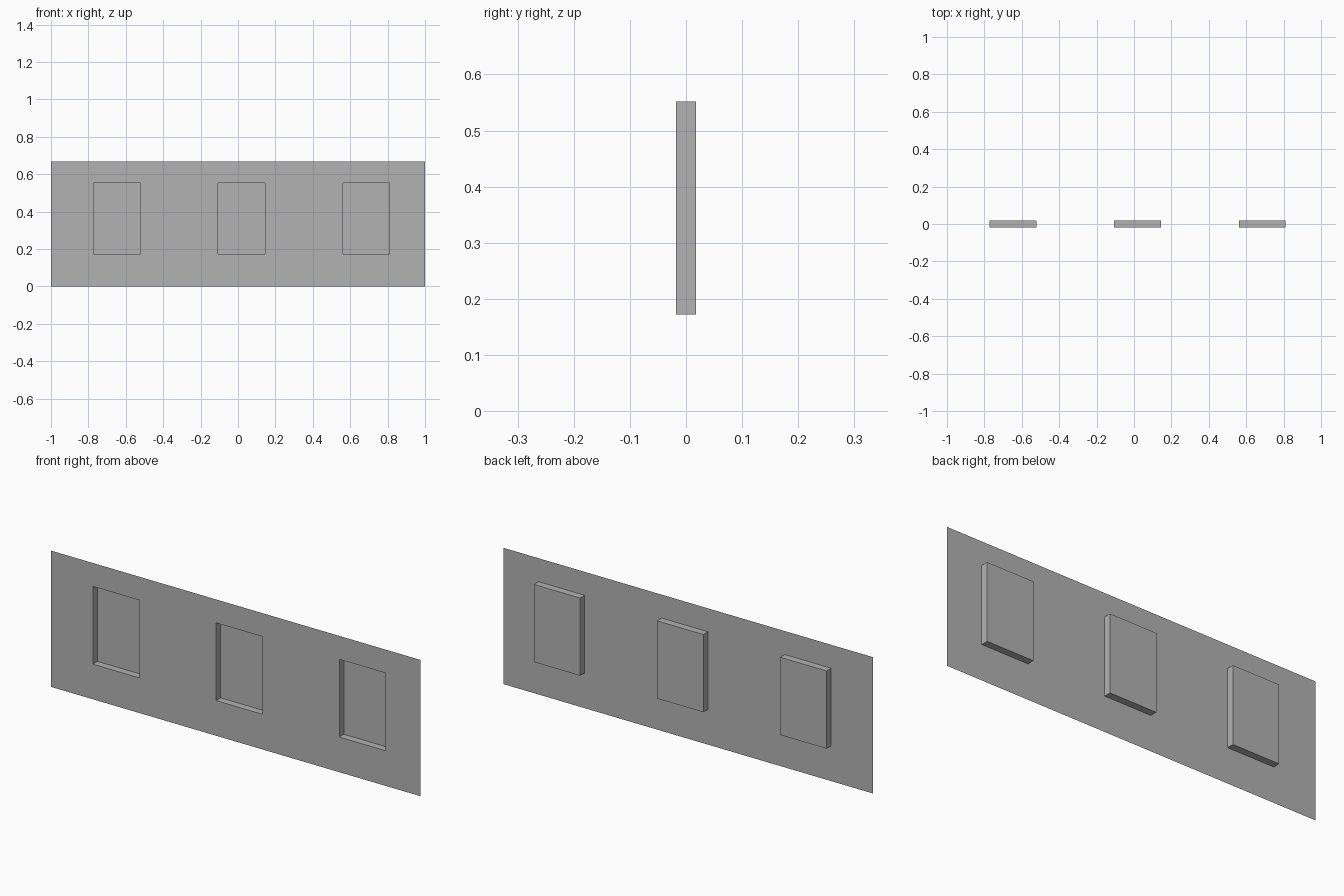
import bpy
import bmesh
from mathutils import Vector

cube = bpy.data.objects.get("Cube")
if cube:
    bpy.data.objects.remove(cube, do_unlink=True)

# Dimensions
BAYS = 3
BAY = 2 / BAYS                 # each bay is square
HALF_DEPTH = 0.0175            # wall sheet in front, window panes behind
WINDOW_LEFT, WINDOW_RIGHT = 0.227, 0.478   # within a bay
SILL, LINTEL = 0.172, 0.552

# Plain grey material
grey = bpy.data.materials.new("wall_grey")
grey.use_nodes = True
colour = (0.45, 0.45, 0.45, 1)
grey.diffuse_color = colour
grey.node_tree.nodes["Principled BSDF"].inputs["Base Color"].default_value = colour

# Lattice of wall faces cut along the window edges
xs = [-1.0]
for i in range(BAYS):
    xs += [-1 + i * BAY + WINDOW_LEFT, -1 + i * BAY + WINDOW_RIGHT]
xs.append(1.0)
zs = [0, SILL, LINTEL, BAY]

bm = bmesh.new()
grid = [[bm.verts.new((x, -HALF_DEPTH, z)) for z in zs] for x in xs]
windows = []
for i in range(len(xs) - 1):
    for j in range(len(zs) - 1):
        face = bm.faces.new((grid[i][j], grid[i + 1][j],
                             grid[i + 1][j + 1], grid[i][j + 1]))
        if i % 2 == 1 and j == 1:
            windows.append(face)

# Push the window panes back to form open recesses
panes = bmesh.ops.extrude_discrete_faces(bm, faces=windows)["faces"]
for pane in panes:
    bmesh.ops.translate(bm, verts=pane.verts, vec=Vector((0, 2 * HALF_DEPTH, 0)))

mesh = bpy.data.meshes.new("wall_with_windows")
bm.to_mesh(mesh)
bm.free()
mesh.materials.append(grey)
wall = bpy.data.objects.new("wall_with_windows", mesh)
bpy.context.collection.objects.link(wall)
